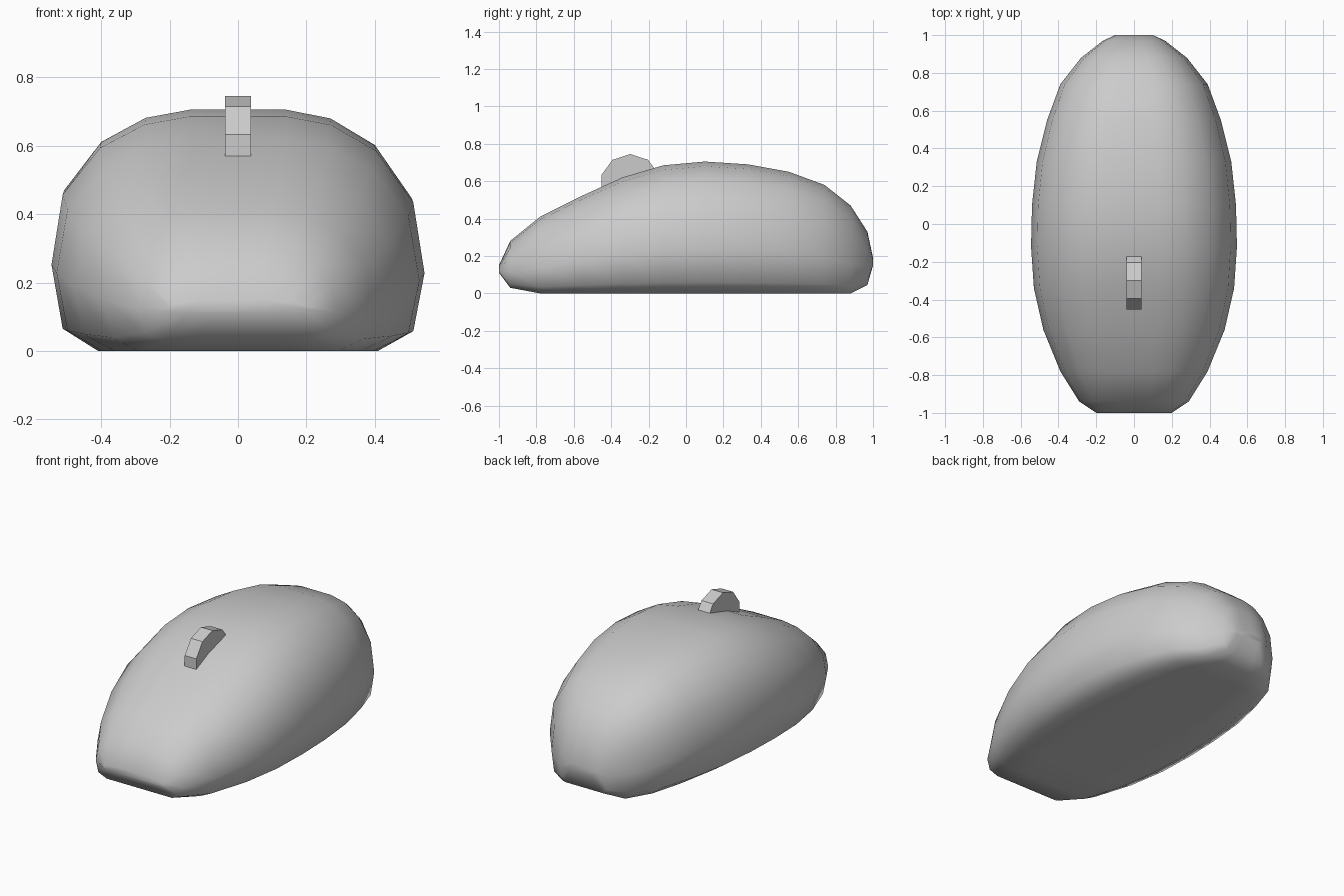
import bpy, bmesh, math
from mathutils import Matrix

cube = bpy.data.objects.get("Cube")
if cube:
    bpy.data.objects.remove(cube)


def make_material(name, colour):
    mat = bpy.data.materials.new(name)
    mat.use_nodes = True
    mat.diffuse_color = colour
    mat.node_tree.nodes["Principled BSDF"].inputs["Base Color"].default_value = colour
    return mat


def make_object(name, bm, mat):
    bmesh.ops.recalc_face_normals(bm, faces=bm.faces)
    mesh = bpy.data.meshes.new(name)
    bm.to_mesh(mesh)
    bm.free()
    mesh.materials.append(mat)
    obj = bpy.data.objects.new(name, mesh)
    bpy.context.collection.objects.link(obj)
    return obj


grey = make_material("plain grey", (0.6, 0.6, 0.6, 1))

# Body: stations from nose to tail as (y, half width, bottom z, top z)
stations = [
    (-1.0, 0.20, 0.11, 0.15), (-0.94, 0.29, 0.03, 0.28), (-0.78, 0.39, 0, 0.41),
    (-0.56, 0.48, 0, 0.52), (-0.34, 0.53, 0, 0.62), (-0.12, 0.545, 0, 0.685),
    (0.10, 0.54, 0, 0.705), (0.33, 0.515, 0, 0.69), (0.55, 0.46, 0, 0.65),
    (0.74, 0.39, 0, 0.58), (0.88, 0.28, 0, 0.47), (0.97, 0.165, 0.045, 0.33),
    (1.0, 0.10, 0.15, 0.19),
]
# Half cross-section as fractions of width and height, top to bottom
half = [(0.26, 1), (0.5, 0.965), (0.74, 0.86), (0.94, 0.65),
        (1, 0.35), (0.94, 0.09), (0.75, 0), (0.4, 0)]
section = [(0, 1)] + half + [(0, 0)] + [(-u, v) for u, v in reversed(half)]

bm = bmesh.new()
rings = []
for y, width, low, high in stations:
    ring = []
    for u, v in section:
        # The crown leans slightly toward one side
        lean = -0.02 * u * math.sin(math.pi * v) * high
        ring.append(bm.verts.new((u * width, y, low + v * (high - low) + lean)))
    rings.append(ring)
count = len(section)
for a, b in zip(rings, rings[1:]):
    for i in range(count):
        j = (i + 1) % count
        bm.faces.new((a[i], a[j], b[j], b[i]))
bm.faces.new(rings[0])
bm.faces.new(rings[-1])
for face in bm.faces:
    face.smooth = True
make_object("body", bm, grey)

# Scroll wheel: ten-sided disc set into the top
bm = bmesh.new()
bmesh.ops.create_cone(bm, cap_ends=True, segments=10, radius1=0.162, radius2=0.162, depth=0.077)
bmesh.ops.rotate(bm, verts=bm.verts, matrix=Matrix.Rotation(math.pi / 2, 3, "Y"))
bmesh.ops.rotate(bm, verts=bm.verts, matrix=Matrix.Rotation(
    math.pi / 2 - max(math.atan2(v.co.z, v.co.y) for v in bm.verts if v.co.y > -0.01), 3, "X"))
bmesh.ops.translate(bm, verts=bm.verts, vec=(0, -0.298, 0.583))
make_object("scroll_wheel", bm, grey)
